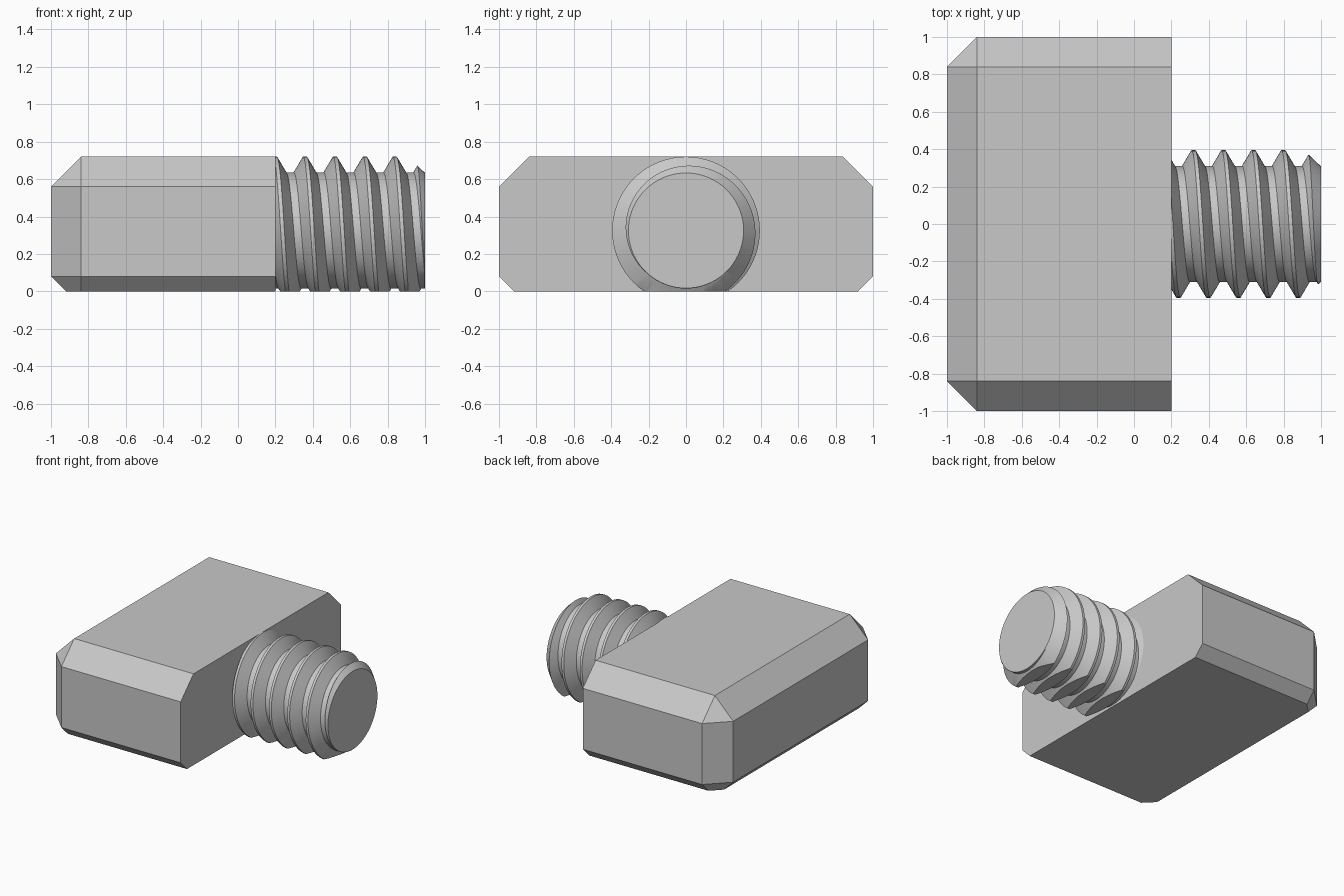
import bpy, bmesh, math

cube = bpy.data.objects.get("Cube")
if cube:
    bpy.data.objects.remove(cube, do_unlink=True)

steel = bpy.data.materials.new("plain_grey")
steel.use_nodes = True
grey = (0.58, 0.58, 0.58, 1)
steel.diffuse_color = grey
steel.node_tree.nodes["Principled BSDF"].inputs["Base Color"].default_value = grey

AXIS_Z = 0.325           # height of the shank axis
ROOT, CREST = 0.31, 0.395
PITCH = 0.16
SEGS = 72


def make_object(name, bm):
    bmesh.ops.recalc_face_normals(bm, faces=bm.faces)
    mesh = bpy.data.meshes.new(name)
    bm.to_mesh(mesh)
    bm.free()
    mesh.materials.append(steel)
    obj = bpy.data.objects.new(name, mesh)
    bpy.context.collection.objects.link(obj)
    return obj


def hull(bm):
    """Wrap all points in a convex solid with merged flat faces."""
    bmesh.ops.convex_hull(bm, input=bm.verts)
    bmesh.ops.dissolve_limit(bm, angle_limit=0.002, verts=bm.verts, edges=bm.edges)


def cut_and_cap(bm, point, outward):
    """Slice off everything beyond a plane and close the opening."""
    bmesh.ops.bisect_plane(bm, geom=bm.verts[:] + bm.edges[:] + bm.faces[:],
                           plane_co=point, plane_no=outward, clear_outer=True)
    axis = max(range(3), key=lambda i: abs(outward[i]))
    rim = [e for e in bm.edges if e.is_boundary
           and all(abs(v.co[axis] - point[axis]) < 1e-4 for v in e.verts)]
    bmesh.ops.holes_fill(bm, edges=rim, sides=0)


def on_shank(x, radius, j):
    a = 2 * math.pi * j / SEGS
    return (x, radius * math.cos(a), AXIS_Z + radius * math.sin(a))


# Head: block with chamfers on three sides, flat where the shank joins
bm = bmesh.new()
for z, inset in ((0, 0.08), (0.08, 0), (0.56, 0), (0.72, 0.16)):
    for side in (-1, 1):
        bm.verts.new((0.2, side * (1 - inset), z))
        bm.verts.new((-0.84, side * (1 - inset), z))
        if inset < 0.16:
            bm.verts.new((-1 + inset, side * 0.84, z))
hull(bm)
make_object("head", bm)

# Threaded shank: helical sheet of crests and roots, overlong at both ends
bm = bmesh.new()
profile = ((-0.06, ROOT), (-0.01, CREST), (0.01, CREST), (0.06, ROOT))
step = len(profile)
columns = []
for j in range(SEGS):
    shift = 0.318 + PITCH * j / SEGS
    columns.append([bm.verts.new(on_shank(shift + PITCH * m + dx, r, j))
                    for m in range(-4, 9) for dx, r in profile])
rows = len(columns[0])
for j in range(SEGS):
    a, b = columns[j], columns[(j + 1) % SEGS]
    skip = step if j == SEGS - 1 else 0      # the seam moves on by one turn
    for k in range(rows - 1 - skip):
        bm.faces.new((a[k], a[k + 1], b[k + 1 + skip], b[k + skip]))
cut_and_cap(bm, (0.1, 0, 0), (-1, 0, 0))
cut_and_cap(bm, (1.1, 0, 0), (1, 0, 0))
shank = make_object("threaded_shank", bm)

# Trimming envelope: chamfered tip and flat underside
bm = bmesh.new()
for x, r in ((0.19, 0.45), (0.85, 0.45), (1, ROOT - 0.002)):
    for j in range(SEGS):
        bm.verts.new(on_shank(x, r, j))
hull(bm)
cut_and_cap(bm, (0, 0, 0), (0, 0, -1))
envelope = make_object("trim_envelope", bm)
envelope.hide_render = True

trim = shank.modifiers.new("trim", "BOOLEAN")
trim.operation = "INTERSECT"
trim.solver = "EXACT"
trim.object = envelope
for o in bpy.context.selected_objects:
    o.select_set(False)
bpy.context.view_layer.objects.active = shank
shank.select_set(True)
bpy.ops.object.modifier_apply(modifier=trim.name)
bpy.data.objects.remove(envelope, do_unlink=True)
bpy.ops.object.shade_smooth_by_angle(angle=math.radians(25))
